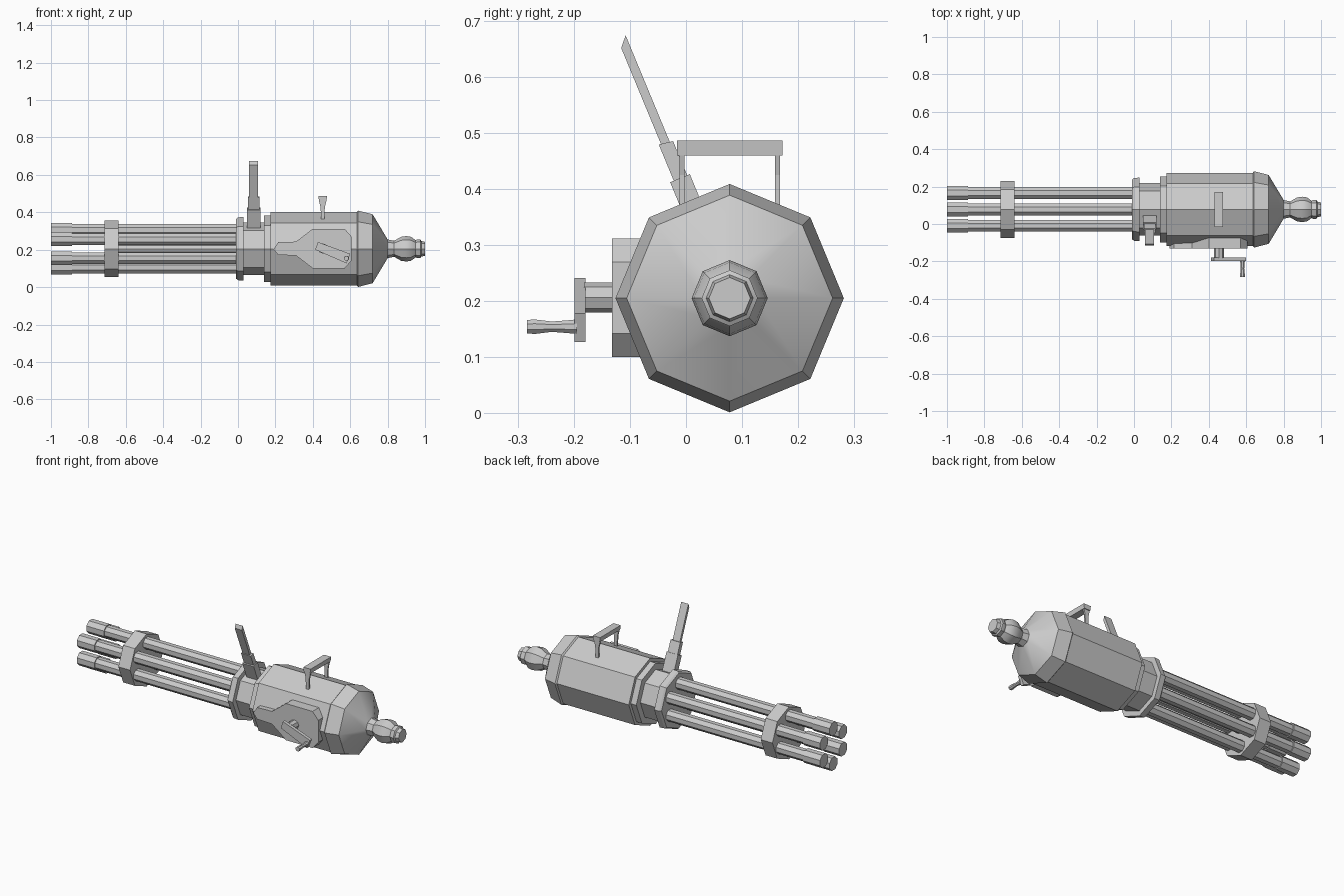
import bpy, bmesh
from math import sin, cos, pi, radians
from mathutils import Vector, Matrix

if "Cube" in bpy.data.objects:
    bpy.data.objects.remove(bpy.data.objects["Cube"])

AX_Y, AX_Z = 0.078, 0.205      # main axis of the gun


def finish(name, bm):
    bmesh.ops.recalc_face_normals(bm, faces=bm.faces)
    me = bpy.data.meshes.new(name)
    bm.to_mesh(me)
    bm.free()
    ob = bpy.data.objects.new(name, me)
    bpy.context.collection.objects.link(ob)
    return ob


def lathe(name, profile, origin, axis='X', sides=8, phase=0.0):
    """Revolve (distance, radius) pairs about an axis, with capped ends."""
    bm = bmesh.new()
    o = Vector(origin)
    rings = []
    for d, r in profile:
        ring = []
        for i in range(sides):
            a = phase + 2 * pi * i / sides
            c, s = r * cos(a), r * sin(a)
            ring.append(bm.verts.new(o + Vector((d, c, s) if axis == 'X' else (c, d, s))))
        rings.append(ring)
    for a, b in zip(rings, rings[1:]):
        for i in range(sides):
            j = (i + 1) % sides
            bm.faces.new((a[i], a[j], b[j], b[i]))
    bm.faces.new(rings[0])
    bm.faces.new(rings[-1])
    return finish(name, bm)


def prism(name, pts, vec):
    """Extrude a closed outline of 3D points along a vector."""
    bm = bmesh.new()
    face = bm.faces.new([bm.verts.new(p) for p in pts])
    ext = bmesh.ops.extrude_face_region(bm, geom=[face])
    moved = [g for g in ext['geom'] if isinstance(g, bmesh.types.BMVert)]
    bmesh.ops.translate(bm, verts=moved, vec=vec)
    # keep the starting face as the other cap
    if not face.is_valid or len(bm.faces) < len(pts) + 2:
        base = [v for v in bm.verts if v not in moved]
        bmesh.ops.contextual_create(bm, geom=base)
    return finish(name, bm)


def smooth(ob):
    bpy.ops.object.select_all(action='DESELECT')
    bpy.context.view_layer.objects.active = ob
    ob.select_set(True)
    bpy.ops.object.shade_smooth_by_angle(angle=radians(30))


# Receiver: front flange, neck, collar, body
lathe("front_housing", [(-0.01, 0.16), (0.0, 0.168), (0.03, 0.17), (0.03, 0.14),
                        (0.14, 0.14), (0.14, 0.177), (0.18, 0.177)], (0, AX_Y, AX_Z))
lathe("body", [(0.175, 0.196), (0.64, 0.196)], (0, AX_Y, AX_Z))

# Rear cap tapering to a neck, with end knob
smooth(lathe("rear_cap", [(0.635, 0.196), (0.642, 0.204), (0.72, 0.184), (0.80, 0.05),
                          (0.835, 0.043), (0.872, 0.064), (0.90, 0.068), (0.925, 0.064),
                          (0.95, 0.046), (0.957, 0.05), (0.975, 0.05), (0.98, 0.042),
                          (1.0, 0.037)], (0, AX_Y, AX_Z)))

# Six barrels with thicker muzzles
for i in range(6):
    a = pi / 2 + i * pi / 3
    lathe(f"barrel_{i + 1}", [(-1.0, 0.04), (-0.888, 0.04), (-0.888, 0.034), (0.0, 0.034)],
          (0, AX_Y + 0.101 * cos(a), AX_Z + 0.101 * sin(a)), phase=pi / 8)

# Barrel clamp and inner core
lathe("barrel_clamp", [(-0.715, 0.152), (-0.64, 0.152)], (0, AX_Y, AX_Z))
lathe("barrel_core", [(-0.70, 0.025), (0.0, 0.025)], (0, AX_Y, AX_Z))

# Leaning post: three stepped blocks pointing straight out from the axis
out = Vector((0, -sin(pi / 8), cos(pi / 8)))
side = Vector((0, cos(pi / 8), sin(pi / 8)))
for name, x0, x1, t0, ta, tb, wa, wb in [
        ("post_base", 0.047, 0.12, 0.11, 0.232, 0.232, -0.019, 0.019),
        ("post_sleeve", 0.053, 0.115, 0.22, 0.302, 0.298, -0.012, 0.014),
        ("post_blade", 0.06, 0.106, 0.28, 0.487, 0.505, -0.008, 0.008)]:
    o = Vector((x0, AX_Y, AX_Z))
    prism(name, [o + out * t0 + side * wa, o + out * ta + side * wa,
                 o + out * tb + side * wb, o + out * t0 + side * wb], (x1 - x0, 0, 0))

# Carry handle: cross bar on two tapered posts
hx = 0.453
prism("handle_bar", [(hx - 0.023, -0.016, 0.487), (hx + 0.023, -0.016, 0.487),
                     (hx + 0.02, -0.016, 0.46), (hx - 0.02, -0.016, 0.46)], (0, 0.188, 0))
for name, y in (("handle_post_front", -0.012), ("handle_post_back", 0.159)):
    prism(name, [(hx + s * w, y, z) for s, row in
                 ((1, ((0.02, 0.462), (0.011, 0.425), (0.009, 0.34))),
                  (-1, ((0.009, 0.34), (0.011, 0.425), (0.02, 0.462)))) for w, z in row],
          (0, 0.009, 0))

# Crank cover plate on the side
plate = [(0.19, 0.203), (0.215, 0.24), (0.31, 0.243), (0.40, 0.312), (0.57, 0.312),
         (0.607, 0.27)]
outline = plate + [(x, 2 * 0.206 - z) for x, z in reversed(plate[1:])]
prism("crank_cover", [(x, -0.132, z) for x, z in outline], (0, 0.13, 0))

# Crank: shaft, arm and grip
lathe("crank_shaft", [(-0.182, 0.027), (-0.12, 0.027)], (0.455, 0, 0.206), axis='Y')
prism("crank_arm", [(0.427, -0.199, 0.241), (0.413, -0.199, 0.20), (0.58, -0.199, 0.127),
                    (0.60, -0.199, 0.178)], (0, 0.019, 0))
smooth(lathe("crank_grip", [(-0.284, 0.013), (-0.27, 0.014), (-0.24, 0.010),
                            (-0.215, 0.012), (-0.195, 0.014)],
             (0.58, 0, 0.154), axis='Y', phase=pi / 8))
